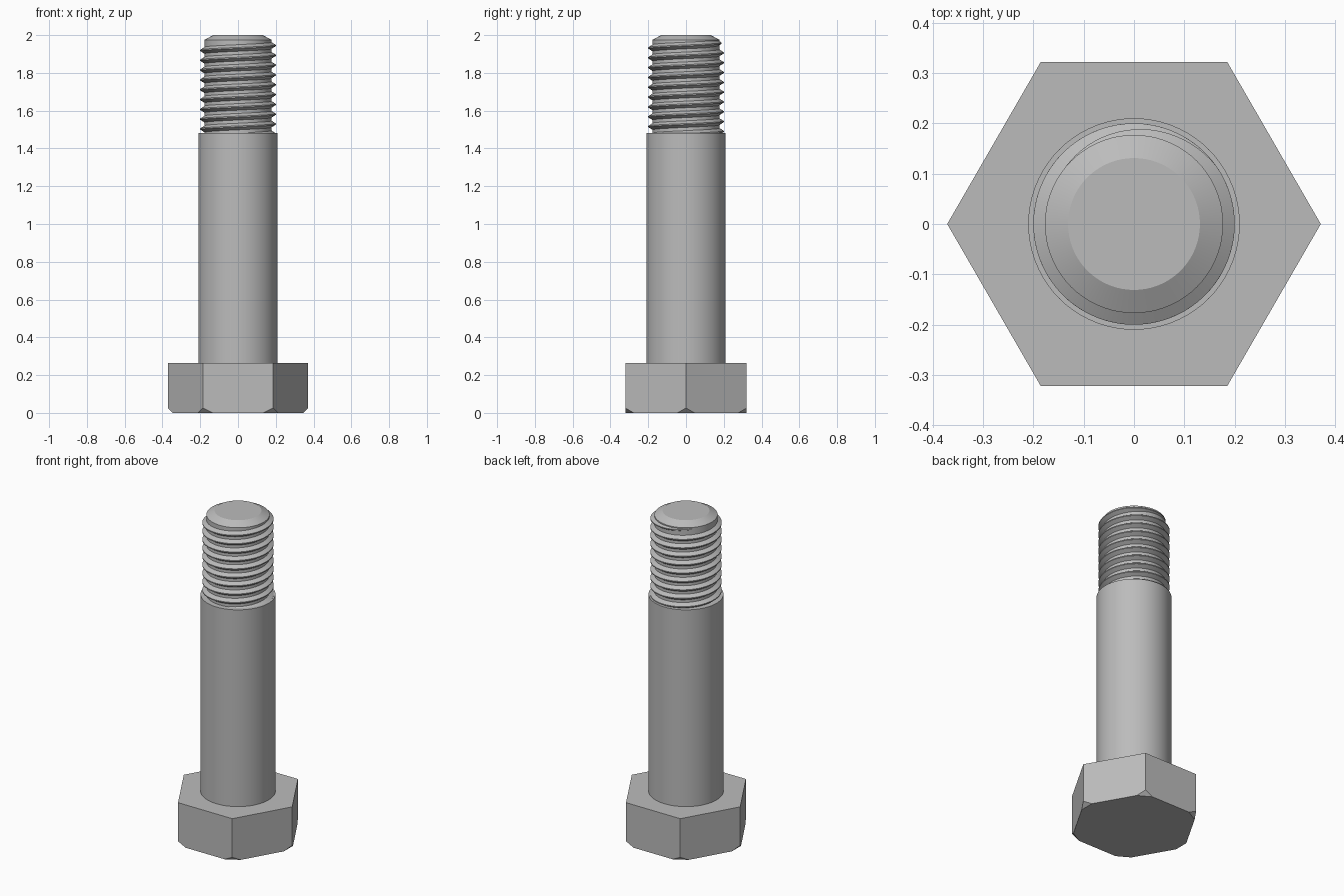
import bpy
import bmesh
from math import cos, sin, pi, radians
from mathutils import Vector, Matrix

if "Cube" in bpy.data.objects:
    bpy.data.objects.remove(bpy.data.objects["Cube"], do_unlink=True)

steel = bpy.data.materials.new("grey_steel")
steel.use_nodes = True
steel.diffuse_color = (0.5, 0.5, 0.5, 1)
steel.node_tree.nodes["Principled BSDF"].inputs["Base Color"].default_value = (0.5, 0.5, 0.5, 1)


def finish(bm, name, smooth_angle=None):
    bmesh.ops.recalc_face_normals(bm, faces=bm.faces)
    mesh = bpy.data.meshes.new(name)
    bm.to_mesh(mesh)
    bm.free()
    mesh.materials.append(steel)
    obj = bpy.data.objects.new(name, mesh)
    bpy.context.collection.objects.link(obj)
    if smooth_angle:
        bpy.ops.object.select_all(action="DESELECT")
        obj.select_set(True)
        bpy.context.view_layer.objects.active = obj
        bpy.ops.object.shade_smooth_by_angle(angle=radians(smooth_angle))
    return obj


def lathe(name, profile, steps=72):
    bm = bmesh.new()
    verts = [bm.verts.new((r, 0, z)) for r, z in profile]
    edges = [bm.edges.new(pair) for pair in zip(verts, verts[1:])]
    bmesh.ops.spin(bm, geom=verts + edges, cent=(0, 0, 0), axis=(0, 0, 1),
                   angle=2 * pi, steps=steps)
    bmesh.ops.remove_doubles(bm, verts=bm.verts, dist=0.0001)
    return finish(bm, name, 25)


# Hexagonal head with its lower corners cut off
CORNER, HEAD_TOP = 0.371, 0.265
bm = bmesh.new()
ring = [bm.verts.new((CORNER * cos(i * pi / 3), CORNER * sin(i * pi / 3), 0)) for i in range(6)]
base = bm.faces.new(ring)
top = bmesh.ops.extrude_face_region(bm, geom=[base], use_keep_orig=True)["geom"]
bmesh.ops.translate(bm, vec=(0, 0, HEAD_TOP),
                    verts=[g for g in top if isinstance(g, bmesh.types.BMVert)])
for i in range(6):
    turn = Matrix.Rotation(i * pi / 3, 3, "Z")
    cut = bmesh.ops.bisect_plane(bm, geom=bm.verts[:] + bm.edges[:] + bm.faces[:], dist=1e-5,
                                 plane_co=turn @ Vector((CORNER, 0, 0.026)),
                                 plane_no=turn @ Vector((1, 0, -1)), clear_outer=True)
    rim = [g for g in cut["geom_cut"] if isinstance(g, bmesh.types.BMEdge)]
    bmesh.ops.edgeloop_fill(bm, edges=rim)
finish(bm, "hex_head")

# Plain shank, and the threaded core with its bevelled tip
ROOT, CREST, SHANK_TOP = 0.177, 0.2, 1.482
lathe("shank", [(0, 0.2), (0.21, 0.2), (0.21, SHANK_TOP), (0, SHANK_TOP)])
lathe("threaded_core", [(0, 1.4), (ROOT, 1.4), (ROOT, 1.975), (0.131, 2), (0, 2)])

# Right-hand thread, fading into the core at the top
PITCH, TOP_Z, STEPS = 0.052, 1.945, 72
START, FADE, END = -9.2, 35 / 360, 140 / 360
bm = bmesh.new()
previous = None
count = int((END - START) * STEPS)
for i in range(count + 1):
    t = START + (END - START) * i / count
    k = min(1, max(0.02, (END - t) / (END - FADE)))
    crest = ROOT + (CREST - ROOT) * k
    z = TOP_Z + PITCH * t
    half = 0.004 + 0.014 * k
    section = [(ROOT - 0.004, -half - 0.002), (crest, -0.003), (crest, 0.003),
               (ROOT - 0.004, half + 0.002)]
    a = 2 * pi * t
    row = [bm.verts.new((r * cos(a), r * sin(a), z + dz)) for r, dz in section]
    if previous:
        for j in range(4):
            n = (j + 1) % 4
            bm.faces.new((previous[j], previous[n], row[n], row[j]))
    else:
        bm.faces.new(row)
    previous = row
bm.faces.new(previous)
finish(bm, "screw_thread", 25)
